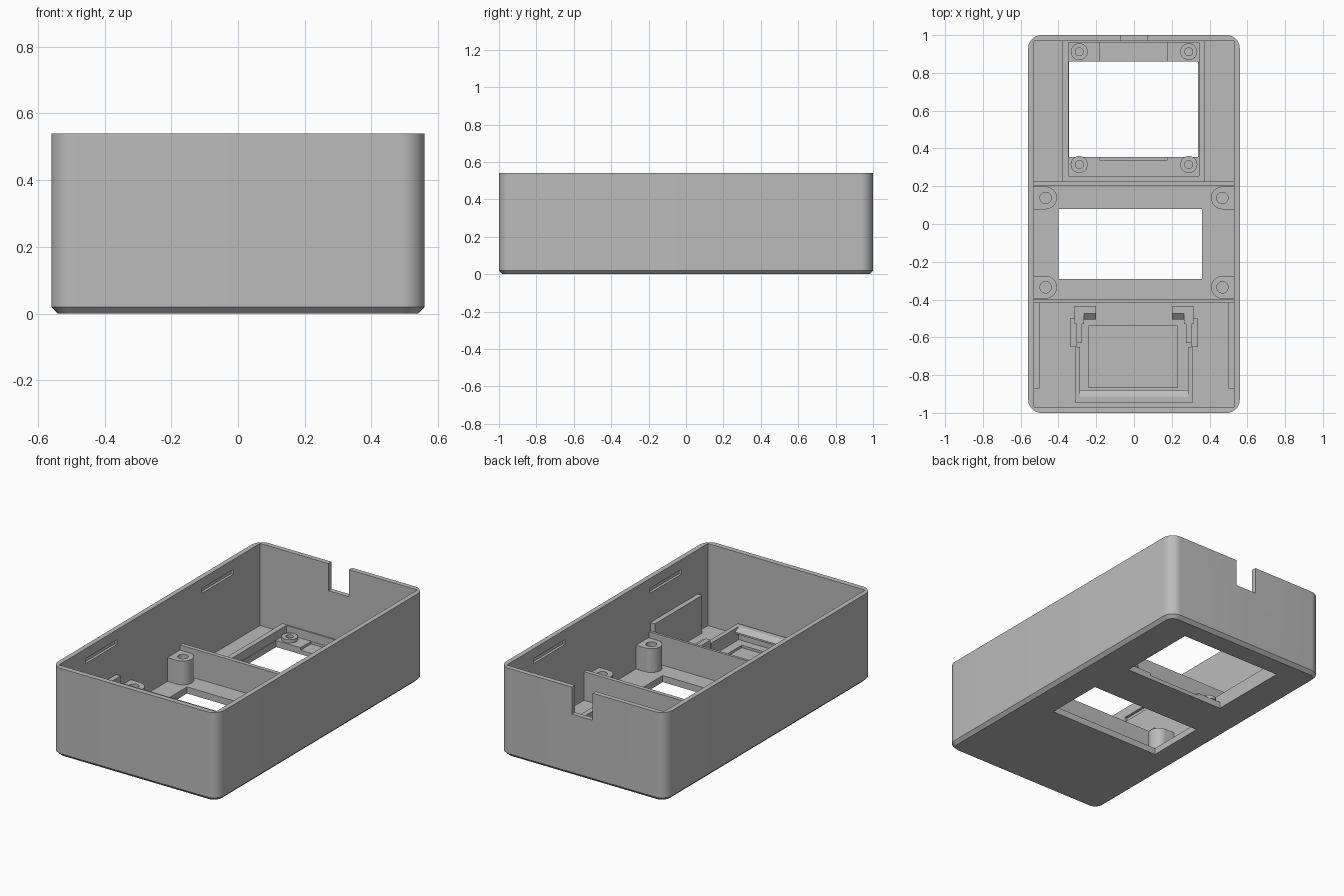
import bpy, bmesh
from math import sin, cos, pi, radians

if "Cube" in bpy.data.objects:
    bpy.data.objects.remove(bpy.data.objects["Cube"], do_unlink=True)

grey = bpy.data.materials.new("matte_grey")
grey.use_nodes = True
colour = (0.5, 0.5, 0.5, 1)
grey.diffuse_color = colour
grey.node_tree.nodes["Principled BSDF"].inputs["Base Color"].default_value = colour

FLOOR, TOP, INX = 0.04, 0.54, 0.53


def loft(name, rings):
    """Closed solid through rings of 3D points."""
    bm = bmesh.new()
    loops = [[bm.verts.new(p) for p in ring] for ring in rings]
    for a, b in zip(loops, loops[1:]):
        for i in range(len(a)):
            j = (i + 1) % len(a)
            bm.faces.new((a[i], a[j], b[j], b[i]))
    bm.faces.new(loops[0][::-1])
    bm.faces.new(loops[-1])
    bmesh.ops.recalc_face_normals(bm, faces=bm.faces)
    mesh = bpy.data.meshes.new(name)
    bm.to_mesh(mesh)
    bm.free()
    mesh.materials.append(grey)
    ob = bpy.data.objects.new(name, mesh)
    bpy.context.collection.objects.link(ob)
    return ob


def prism(name, outline, z0, z1):
    return loft(name, [[(x, y, z) for x, y in outline] for z in (z0, z1)])


def box(name, x0, x1, y0, y1, z0, z1):
    return prism(name, [(x0, y0), (x1, y0), (x1, y1), (x0, y1)], z0, z1)


def arc(cx, cy, r, start, end, steps):
    return [(cx + r * cos(a), cy + r * sin(a)) for a in
            (radians(start + (end - start) * i / steps) for i in range(steps + 1))]


def circle(cx, cy, r):
    return arc(cx, cy, r, 0, 360, 32)[:-1]


def rounded(hx, hy, r):
    pts = []
    for k, (sx, sy) in enumerate([(1, 1), (-1, 1), (-1, -1), (1, -1)]):
        pts += arc(sx * (hx - r), sy * (hy - r), r, 90 * k, 90 * k + 90, 10)
    return pts


def cut(ob, cutters):
    bpy.context.view_layer.objects.active = ob
    for c in cutters:
        mod = ob.modifiers.new("cut", "BOOLEAN")
        mod.operation, mod.solver, mod.object = "DIFFERENCE", "EXACT", c
        bpy.ops.object.modifier_apply(modifier=mod.name)
        bpy.data.objects.remove(c, do_unlink=True)


def smooth(ob):
    bpy.ops.object.select_all(action="DESELECT")
    ob.select_set(True)
    bpy.context.view_layer.objects.active = ob
    bpy.ops.object.shade_smooth_by_angle(angle=radians(30))


# Outer shell with chamfered base
full, small = rounded(0.56, 1, 0.07), rounded(0.54, 0.98, 0.05)
case = loft("case_shell", [[(x, y, z) for x, y in ring] for ring, z in
                           ((small, 0), (full, 0.02), (full, TOP))])
cutters = [
    box("cavity", -INX, INX, -0.968, 0.97, FLOOR, 1),
    box("display_window", -0.345, 0.34, 0.355, 0.86, -1, 0.3),
    box("middle_window", -0.40, 0.36, -0.29, 0.08, -1, 0.3),
    box("cable_notch", -0.07, 0.07, 0.9, 1.1, 0.375, 1),
    box("ribbon_recess", -0.18, 0.175, 0.85, 0.96, 0.025, 0.3),
    box("lower_recess", -0.18, 0.175, 0.335, 0.36, 0.025, 0.3),
    box("module_recess", -0.24, 0.23, -0.865, -0.54, 0.025, 0.3),
]
# Snap slots inside both long walls
for s in (-1, 1):
    for y in (-0.56, 0.56):
        x0, x1 = sorted((s * 0.5, s * 0.546))
        cutters.append(box("snap_slot", x0, x1, y - 0.152, y + 0.152, 0.45, 0.48))
cut(case, cutters)
smooth(case)

# Cross dividers
box("rear_divider", -INX, INX, 0.2, 0.225, FLOOR, 0.215)
box("front_divider", -INX, INX, -0.415, -0.4, FLOOR, 0.22)

# Display frame
for name, x0 in (("left", 0.345), ("right", -0.38)):
    box("display_frame_" + name, x0, x0 + 0.032, 0.225, 0.97, FLOOR, 0.092)
box("display_frame_front", -0.35, 0.345, 0.225, 0.255, FLOOR, 0.092)
box("display_frame_back", -0.35, 0.345, 0.962, 0.97, FLOOR, 0.092)

for s in (-1, 1):
    # Display standoffs
    for y in (0.315, 0.912):
        post = prism("display_standoff", circle(s * 0.29, y, 0.045), FLOOR, 0.06)
        cut(post, [prism("hole", circle(s * 0.29, y, 0.021), FLOOR + 0.002, 1)])
        smooth(post)
    # Tall screw posts joined to the side walls
    for y in (-0.335, 0.138):
        cx = s * 0.468
        outline = [(s * INX, y - 0.06)] + arc(cx, y, 0.06, -90, -90 + s * 180, 24) + [(s * INX, y + 0.06)]
        if s > 0:
            outline = [(INX, y - 0.06)] + arc(cx, y, 0.06, 270, 90, 24) + [(INX, y + 0.06)]
        else:
            outline = [(-INX, y - 0.06)] + arc(cx, y, 0.06, -90, 90, 24) + [(-INX, y + 0.06)]
        post = prism("screw_post", outline, FLOOR, 0.185)
        cut(post, [prism("hole", circle(cx, y, 0.03), FLOOR + 0.01, 1)])
        smooth(post)
    # Side stiffeners, module holder walls and clips
    for name, x0, x1, y0, y1, z in (
            ("side_stiffener", 0.5, INX, -0.87, -0.415, 0.27),
            ("holder_wall", 0.285, 0.313, -0.945, -0.65, 0.12),
            ("clip_side", 0.305, 0.34, -0.65, -0.5, 0.13),
            ("clip_inner_post", 0.275, 0.305, -0.63, -0.53, 0.15),
            ("clip_corner", 0.265, 0.315, -0.53, -0.435, 0.15),
            ("clip_arm", 0.2, 0.265, -0.475, -0.435, 0.15)):
        a, b = sorted((s * x0, s * x1))
        box(name, a, b, y0, y1, FLOOR, z)
    # Sloped clip hook
    loft("clip_hook", [[(s * x, -0.475, 0.11), (s * x, -0.475, 0.15), (s * x, -0.505, 0.125)]
                       for x in (0.2, 0.265)])

# Front bar of the holder with a sloped lip
box("holder_front", -0.285, 0.285, -0.945, -0.915, FLOOR, 0.12)
loft("holder_lip", [[(x, -0.915, 0.075), (x, -0.915, 0.12), (x, -0.88, 0.1), (x, -0.88, 0.09)]
                    for x in (-0.285, 0.285)])
